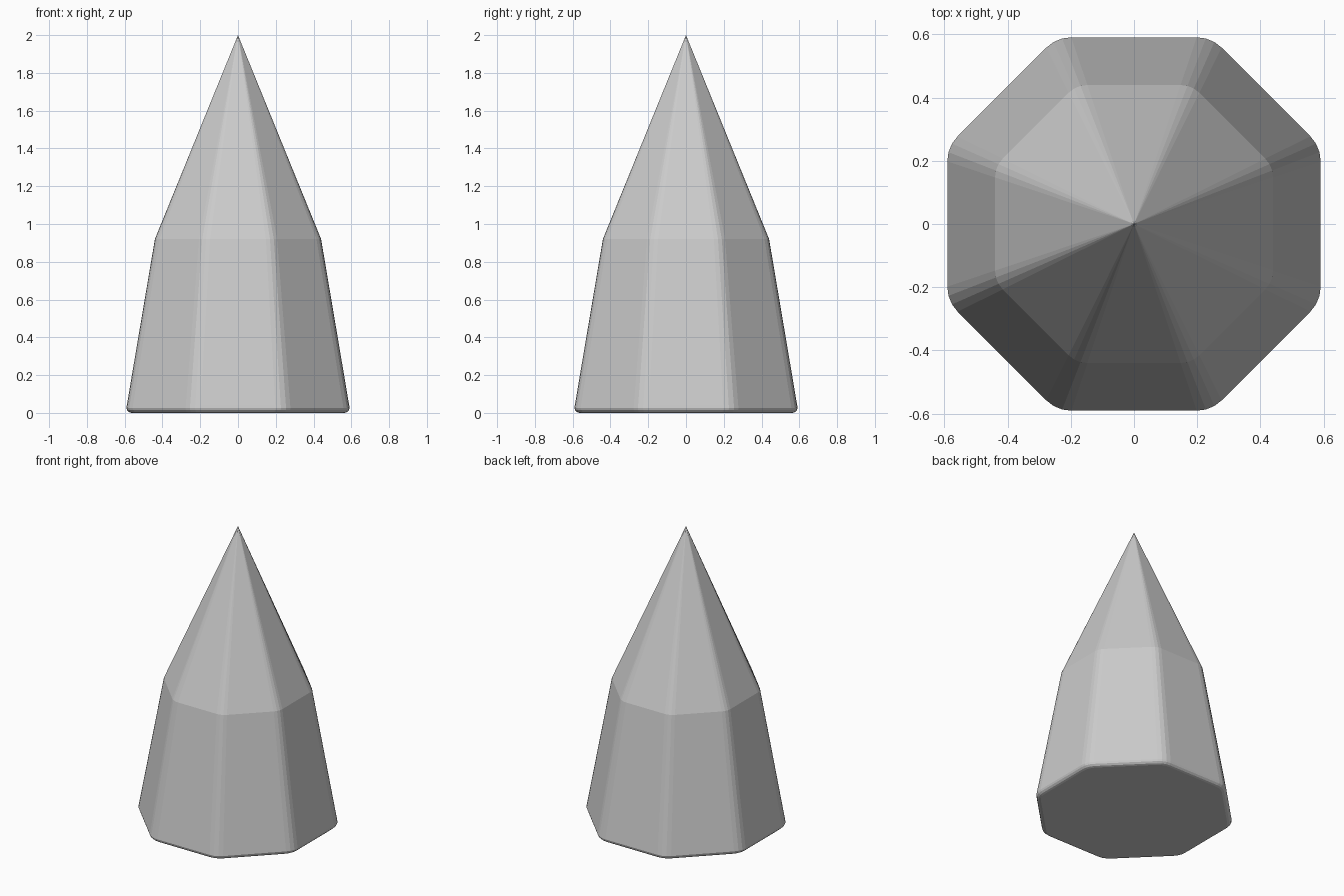
import bpy, bmesh, math

if "Cube" in bpy.data.objects:
    bpy.data.objects.remove(bpy.data.objects["Cube"])

SIDES = 8
CORNER_RADIUS = 0.19   # relative to the apothem
STEPS = 3              # facets per rounded corner


def rounded_octagon():
    """Octagon of apothem 1 with rounded corners."""
    pts = []
    half = math.pi / SIDES
    centre = (1 - CORNER_RADIUS) / math.cos(half)
    for i in range(SIDES):
        mid = (2 * i + 1) * half
        for s in range(STEPS + 1):
            a = mid - half + 2 * half * s / STEPS
            pts.append((centre * math.cos(mid) + CORNER_RADIUS * math.cos(a),
                        centre * math.sin(mid) + CORNER_RADIUS * math.sin(a)))
    return pts


# Profile: apothem and height, with a rounded bottom rim
profile = [(0.564, 0.0), (0.577, 0.004), (0.587, 0.014), (0.591, 0.026),
           (0.589, 0.038), (0.44, 0.92)]
section = rounded_octagon()
n = len(section)

bm = bmesh.new()
rings = [[bm.verts.new((x * r, y * r, z)) for x, y in section] for r, z in profile]

# Base and tapered walls
bm.faces.new(rings[0][::-1])
for low, high in zip(rings, rings[1:]):
    for i in range(n):
        j = (i + 1) % n
        bm.faces.new((low[i], low[j], high[j], high[i]))

# Pointed tip
apex = bm.verts.new((0, 0, 2))
for i in range(n):
    bm.faces.new((rings[-1][i], rings[-1][(i + 1) % n], apex))

mesh = bpy.data.meshes.new("octagonal_spike")
bm.to_mesh(mesh)
bm.free()
spike = bpy.data.objects.new("octagonal_spike", mesh)
bpy.context.collection.objects.link(spike)
